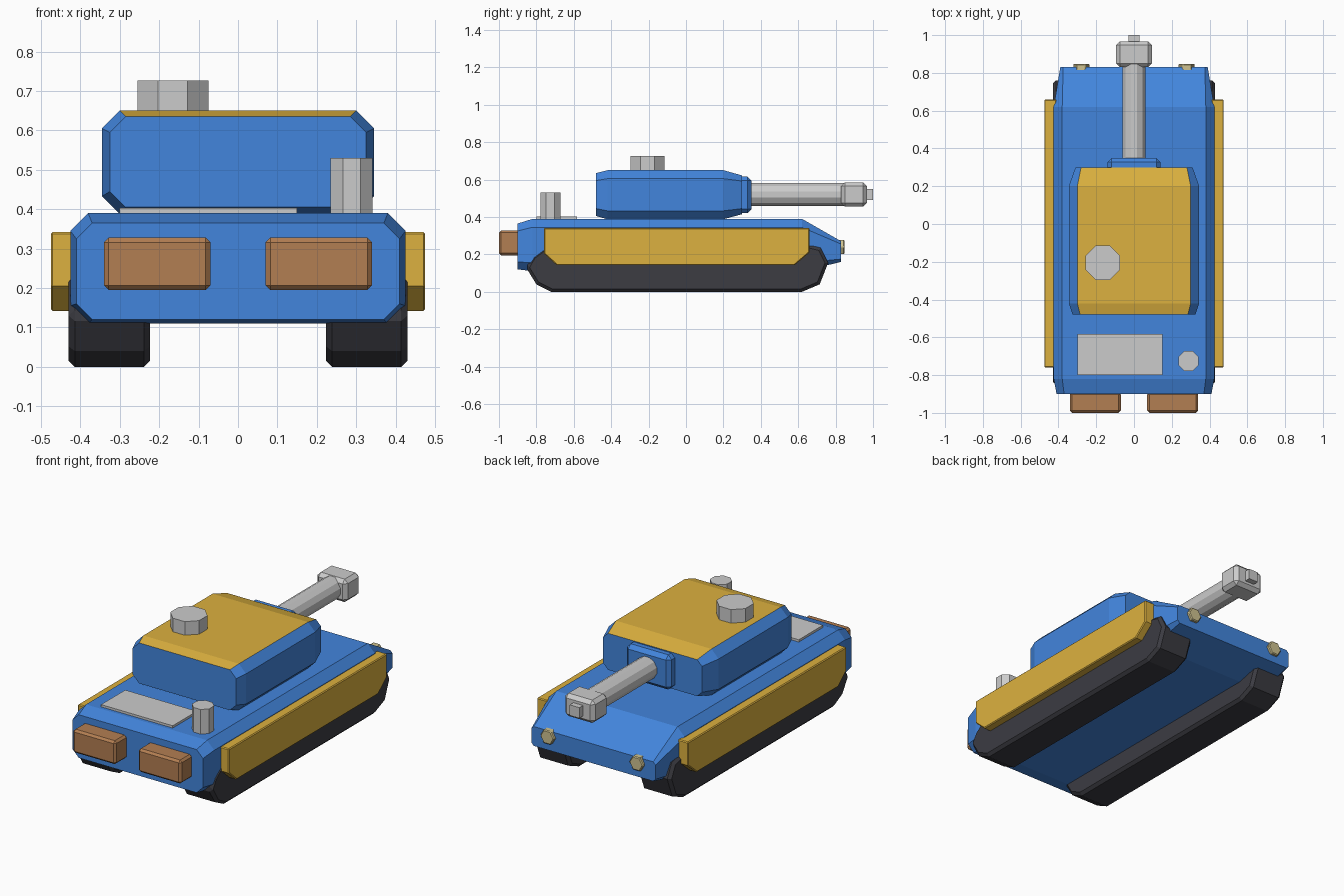
import bpy, bmesh, math

if "Cube" in bpy.data.objects:
    bpy.data.objects.remove(bpy.data.objects["Cube"])


def mat(name, rgb):
    m = bpy.data.materials.new(name)
    m.diffuse_color = (*rgb, 1)
    m.use_nodes = True
    m.node_tree.nodes["Principled BSDF"].inputs["Base Color"].default_value = m.diffuse_color
    return m


BLUE = mat("blue", (0.055, 0.235, 0.72))
YELLOW = mat("yellow", (0.72, 0.44, 0.05))
BROWN = mat("brown", (0.45, 0.21, 0.085))
DARK = mat("dark", (0.045, 0.045, 0.055))
CREAM = mat("cream", (0.62, 0.54, 0.28))


def finish(bm, name, material, bevel=0):
    bmesh.ops.recalc_face_normals(bm, faces=bm.faces)
    if bevel:
        edges = [e for e in bm.edges if e.calc_face_angle(0) > math.radians(60)]
        bmesh.ops.bevel(bm, geom=edges, offset=bevel, segments=1, profile=0.5,
                        affect='EDGES', clamp_overlap=True)
    me = bpy.data.meshes.new(name)
    bm.to_mesh(me)
    bm.free()
    ob = bpy.data.objects.new(name, me)
    bpy.context.collection.objects.link(ob)
    if material:
        me.materials.append(material)
    return ob


def skin(rings, name, material, bevel=0):
    """Join equal-length rings of 3D points and cap both ends."""
    bm = bmesh.new()
    vs = [[bm.verts.new(p) for p in r] for r in rings]
    n = len(vs[0])
    for a, b in zip(vs, vs[1:]):
        for i in range(n):
            bm.faces.new((a[i], a[(i + 1) % n], b[(i + 1) % n], b[i]))
    bm.faces.new(vs[0])
    bm.faces.new(vs[-1])
    return finish(bm, name, material, bevel)


def prism(name, profile, axis, lo, hi, material=None, bevel=0):
    """Extrude a 2D profile along an axis; profile is (y,z), (x,z) or (x,y)."""
    place = {'x': lambda a, b, t: (t, a, b),
             'y': lambda a, b, t: (a, t, b),
             'z': lambda a, b, t: (a, b, t)}[axis]
    return skin([[place(a, b, t) for a, b in profile] for t in (lo, hi)],
                name, material, bevel)


def ngon(ca, cb, r, n, phase=0.0):
    return [(ca + r * math.cos(phase + math.tau * i / n),
             cb + r * math.sin(phase + math.tau * i / n)) for i in range(n)]


def rect(a0, a1, b0, b1):
    return [(a0, b0), (a1, b0), (a1, b1), (a0, b1)]


def octagon(y, w, z0, z1, c):
    half = [(w - c, z0), (w, z0 + c), (w, z1 - c), (w - c, z1)]
    return [(x, y, z) for x, z in half + [(-x, z) for x, z in reversed(half)]]


# Hull and turret: chamfered sections lofted along the length
skin([octagon(-0.90, 0.410, 0.120, 0.365, 0.04),
      octagon(-0.82, 0.425, 0.110, 0.390, 0.045),
      octagon(0.62, 0.425, 0.110, 0.390, 0.045),
      octagon(0.83, 0.390, 0.160, 0.270, 0.015)], "hull", BLUE)
turret = skin([octagon(-0.48, 0.325, 0.405, 0.635, 0.04),
               octagon(-0.42, 0.345, 0.388, 0.650, 0.045),
               octagon(0.20, 0.345, 0.388, 0.650, 0.045),
               octagon(0.30, 0.310, 0.415, 0.622, 0.03)], "turret", BLUE)
# Yellow roof
turret.data.materials.append(YELLOW)
for p in turret.data.polygons:
    if p.normal.z > 0.85:
        p.material_index = 1

# Paired parts: tracks, side skirts, headlights
track = [(-0.855, 0.13), (-0.80, 0.04), (-0.72, 0), (0.62, 0), (0.715, 0.04),
         (0.76, 0.155), (0.72, 0.235), (0.66, 0.25), (-0.74, 0.25), (-0.82, 0.19)]
skirt = [(-0.76, 0.342), (0.66, 0.342), (0.66, 0.21), (0.58, 0.142),
         (-0.69, 0.142), (-0.76, 0.205)]
for s, side in ((-1, "left"), (1, "right")):
    prism(side + "_track", track, 'x', s * 0.223, s * 0.43, DARK, 0.016)
    prism(side + "_skirt", skirt, 'x', s * 0.41, s * 0.475, YELLOW, 0.005)
    prism(side + "_headlight", ngon(s * 0.28, 0.24, 0.044, 6), 'y', 0.80, 0.848, CREAM, 0.005)
    prism(side + "_stowage_box", rect(s * 0.205 - 0.135, s * 0.205 + 0.135, 0.195, 0.328),
          'y', -1.0, -0.89, BROWN, 0.012)

# Gun
prism("mantlet", rect(-0.14, 0.14, 0.42, 0.617), 'y', 0.27, 0.35, BLUE, 0.022)
prism("barrel", ngon(0, 0.52, 0.064, 12, math.pi / 12), 'y', 0.33, 0.85)
prism("muzzle_brake", rect(-0.095, 0.095, 0.455, 0.585), 'y', 0.83, 0.967, None, 0.02)
prism("muzzle_tip", rect(-0.03, 0.03, 0.49, 0.55), 'y', 0.95, 1.0)

# Roof and deck details
prism("hatch", ngon(-0.165, -0.205, 0.098, 8, math.pi / 8), 'z', 0.63, 0.727)
prism("exhaust", ngon(0.288, -0.725, 0.058, 8, math.pi / 8), 'z', 0.37, 0.53)
prism("engine_grille", rect(-0.30, 0.15, -0.80, -0.583), 'z', 0.375, 0.403)
